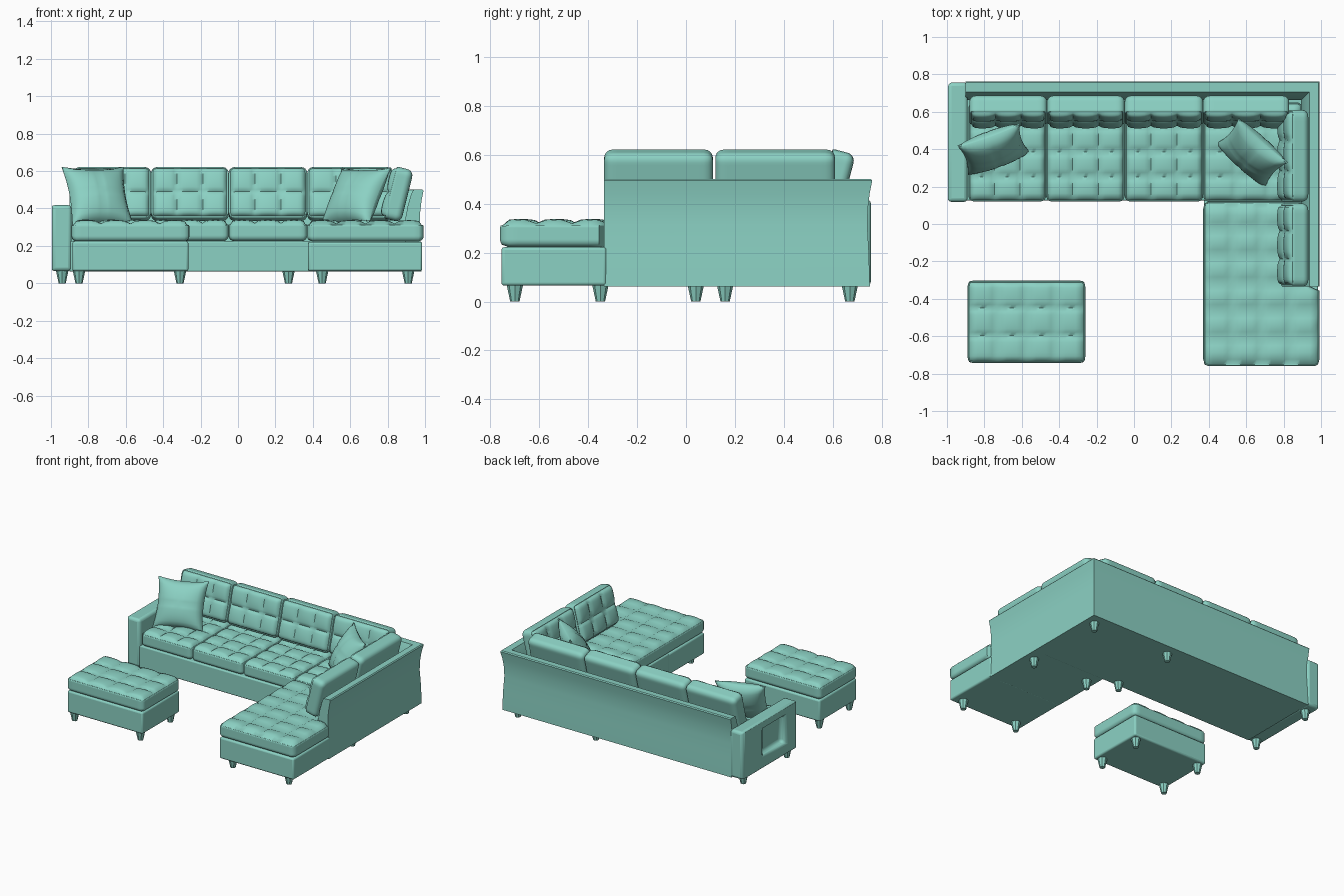
import bpy, bmesh
from math import sin, pi, radians, sqrt
from mathutils import Vector, Matrix

if "Cube" in bpy.data.objects:
    bpy.data.objects.remove(bpy.data.objects["Cube"])

fabric = bpy.data.materials.new("teal fabric")
fabric.use_nodes = True
COLOUR = (0.26, 0.64, 0.55, 1)
fabric.diffuse_color = COLOUR
fabric.node_tree.nodes["Principled BSDF"].inputs["Base Color"].default_value = COLOUR


def finish(name, bm, bevel=0, angle=40):
    bmesh.ops.recalc_face_normals(bm, faces=bm.faces)
    mesh = bpy.data.meshes.new(name)
    bm.to_mesh(mesh)
    bm.free()
    mesh.materials.append(fabric)
    ob = bpy.data.objects.new(name, mesh)
    bpy.context.collection.objects.link(ob)
    if bevel:
        mod = ob.modifiers.new("soft edges", "BEVEL")
        mod.width, mod.segments = bevel, 3
    bpy.ops.object.select_all(action="DESELECT")
    ob.select_set(True)
    bpy.context.view_layer.objects.active = ob
    bpy.ops.object.shade_smooth_by_angle(angle=radians(angle))
    return ob


def cube_bm(lo, hi):
    lo, hi = Vector(lo), Vector(hi)
    bm = bmesh.new()
    bmesh.ops.create_cube(bm, size=1)
    for v in bm.verts:
        v.co = (lo + hi) / 2 + v.co * (hi - lo)
    return bm


def box(name, lo, hi, bevel=0.008):
    return finish(name, cube_bm(lo, hi), bevel)


def tufted(name, centre, size, nx, ny, turn=0, lean=None, radius=0.03, depth=0.018, clip=None):
    """Rounded cushion whose local +z face is quilted into nx by ny puffs."""
    bm = bmesh.new()
    bmesh.ops.create_cube(bm, size=2)
    bmesh.ops.subdivide_edges(bm, edges=bm.edges, cuts=23, use_grid_fill=True)
    half = Vector(size) / 2
    rot = Matrix.Rotation(radians(turn), 4, "Z")
    if lean is not None:
        rot = rot @ Matrix.Rotation(radians(90 - lean), 4, "X")
    for v in bm.verts:
        p = v.co.copy()
        q = Vector([p[i] * half[i] for i in range(3)])
        core = Vector([max(radius - half[i], min(half[i] - radius, q[i])) for i in range(3)])
        if (q - core).length > 0:
            q = core + (q - core).normalized() * radius
        puff = abs(sin(pi * nx * (p.x + 1) / 2) * sin(pi * ny * (p.y + 1) / 2)) ** 0.4
        q.z -= depth * (1 - puff) * max(0, p.z) ** 2
        v.co = rot @ q + Vector(centre)
        # Trim the part that would run through the side wall
        if clip and v.co.y > clip[1]:
            v.co.x = min(v.co.x, clip[0])
    return finish(name, bm, angle=60)


def pillow(name, centre, turn, lean, half=0.175, thick=0.075):
    """Square throw pillow with pinched corners and a cross seam."""
    bm = bmesh.new()
    bmesh.ops.create_cube(bm, size=2)
    bmesh.ops.subdivide_edges(bm, edges=bm.edges, cuts=15, use_grid_fill=True)
    rot = Matrix.Rotation(radians(turn), 4, "Z") @ Matrix.Rotation(radians(90 - lean), 4, "X")
    for v in bm.verts:
        x, y, z = v.co
        bulge = sqrt(max(0, (1 - x * x) * (1 - y * y)))
        seam = 0.93 if min(abs(x), abs(y)) < 0.01 else 1
        q = Vector((x * half * (1 - 0.1 * (1 - y * y)), y * half * (1 - 0.1 * (1 - x * x)),
                    z * (0.004 + thick * bulge * seam)))
        v.co = rot @ q + Vector(centre)
    return finish(name, bm, angle=60)


def leg(name, x, y):
    bm = bmesh.new()
    bmesh.ops.create_cone(bm, cap_ends=True, segments=8, radius1=0.019, radius2=0.034, depth=0.07,
                          matrix=Matrix.Translation((x, y, 0.035)))
    return finish(name, bm, angle=30)


# Flared back wall and side wall, one mitred sweep: (inset from outside, height)
profile = [(0.01, 0.062), (0.014, 0.2), (0.02, 0.31), (0.018, 0.38), (0.011, 0.44), (0, 0.495),
           (0.006, 0.502), (0.055, 0.5), (0.068, 0.47), (0.085, 0.41), (0.1, 0.33), (0.1, 0.062)]
bm = bmesh.new()
rings = [[bm.verts.new(c) for c in ring] for ring in (
    [(-0.9, 0.762 - o, z) for o, z in profile],
    [(0.992 - o, 0.762 - o, z) for o, z in profile],
    [(0.992 - o, -0.335, z) for o, z in profile])]
n = len(profile)
for a, b in zip(rings, rings[1:]):
    for i in range(n):
        bm.faces.new((a[i], a[(i + 1) % n], b[(i + 1) % n], b[i]))
bm.faces.new(rings[0])
bm.faces.new(rings[2])
finish("back_and_side_wall", bm)

# Bases
box("sofa_base", (-0.9, 0.125, 0.062), (0.95, 0.72, 0.225))
box("chaise_base", (0.375, -0.755, 0.065), (0.985, -0.325, 0.222), 0.012)
box("chaise_inner_base", (0.375, -0.34, 0.065), (0.95, 0.14, 0.222))
box("ottoman_base", (-0.885, -0.74, 0.065), (-0.265, -0.305, 0.225), 0.012)

# Arm with a recessed panel on its outer side
bm = cube_bm((-0.995, 0.118, 0.065), (-0.89, 0.757, 0.418))
bm.faces.ensure_lookup_table()
outer = min(bm.faces, key=lambda f: f.calc_center_median().x)
bmesh.ops.inset_individual(bm, faces=[outer], thickness=0.05)
for v in outer.verts:
    v.co.y = 0.25 if v.co.y < 0.43 else 0.51
    v.co.z = 0.15 if v.co.z < 0.24 else 0.36
bmesh.ops.inset_individual(bm, faces=[outer], thickness=0.012)
for v in outer.verts:
    v.co.x += 0.045
finish("arm", bm, 0.02)

# Seat cushions
seat_edges = [-0.885, -0.47, -0.05, 0.37, 0.9]
for i, (a, b) in enumerate(zip(seat_edges, seat_edges[1:])):
    tufted(f"seat_cushion_{i + 1}", ((a + b) / 2, 0.385, 0.283), (b - a, 0.53, 0.115), 3, 4)
tufted("chaise_cushion", (0.681, -0.32, 0.28), (0.622, 0.88, 0.115), 4, 6, clip=(0.91, -0.33))
tufted("ottoman_cushion", (-0.575, -0.523, 0.28), (0.63, 0.44, 0.115), 4, 3)

# Back cushions leaning on the walls
back_edges = [-0.88, -0.465, -0.05, 0.37, 0.83]
for i, (a, b) in enumerate(zip(back_edges, back_edges[1:])):
    tufted(f"back_cushion_{i + 1}", ((a + b) / 2, 0.597, 0.478), (b - a, 0.285, 0.125), 3, 2,
           lean=15, radius=0.035)
for i, (a, b) in enumerate([(0.12, 0.61), (-0.335, 0.11)]):
    tufted(f"side_cushion_{i + 1}", (0.847, (a + b) / 2, 0.478), (b - a, 0.285, 0.12), 3, 2,
           turn=-90, lean=14, radius=0.035)

# Throw pillows
pillow("throw_pillow_1", (-0.75, 0.4, 0.465), 20, 27)
pillow("throw_pillow_2", (0.63, 0.38, 0.465), -42, 30)

# Legs
spots = {
    "sofa_leg": [(-0.94, 0.67), (-0.94, 0.16), (0.27, 0.67), (0.27, 0.16), (0.91, 0.67)],
    "chaise_leg": [(x, y) for x in (0.45, 0.91) for y in (-0.7, 0.04)],
    "ottoman_leg": [(x, y) for x in (-0.85, -0.31) for y in (-0.7, -0.35)],
}
for name, places in spots.items():
    for i, (x, y) in enumerate(places):
        leg(f"{name}_{i + 1}", x, y)
